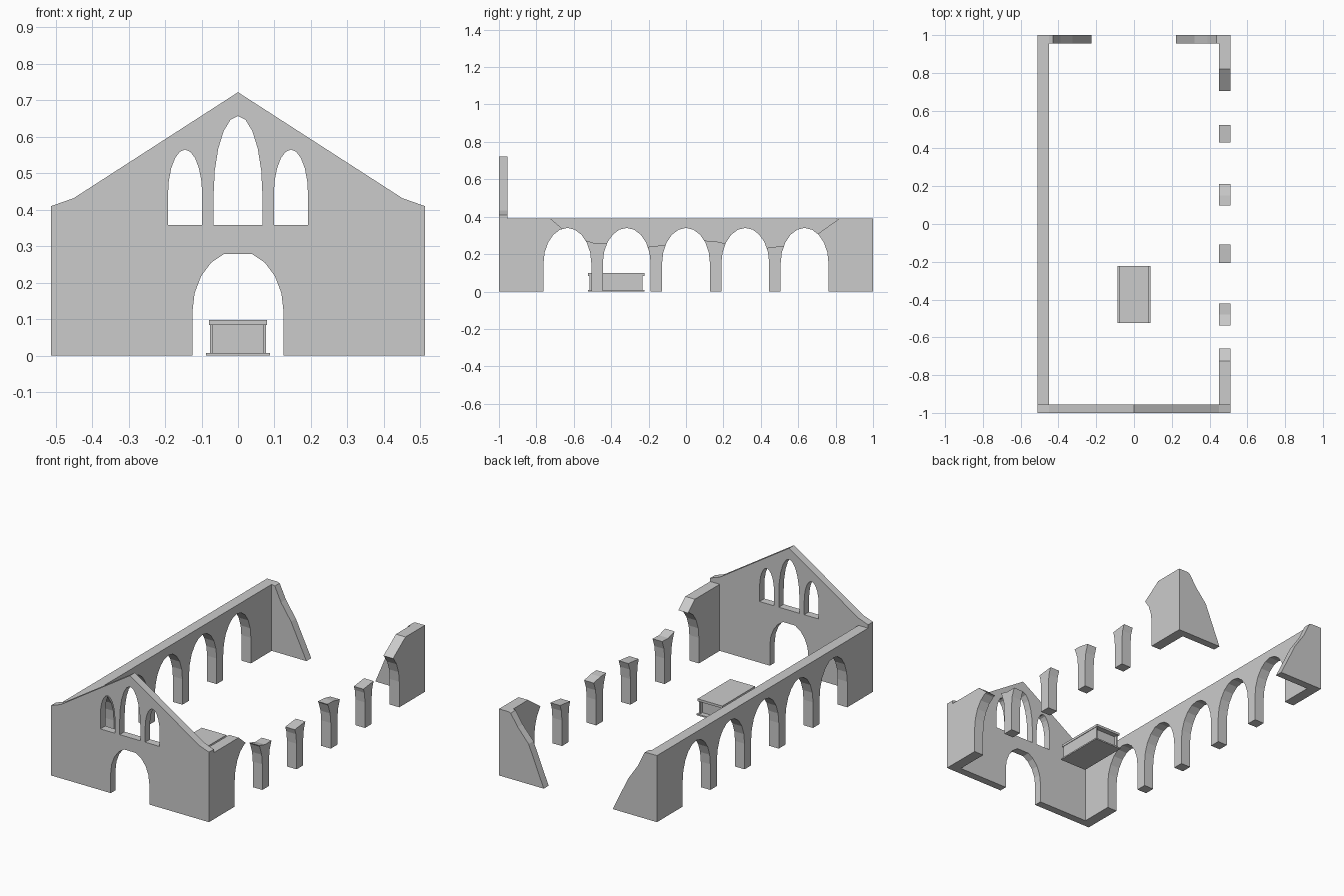
import bpy, bmesh
from math import cos, sin, pi

if "Cube" in bpy.data.objects:
    bpy.data.objects.remove(bpy.data.objects["Cube"])


def prism(name, pts, axis, a, b):
    """Extrude a profile (horizontal, z) along x or y from a to b."""
    bm = bmesh.new()
    place = (lambda p, d: (d, p[0], p[1])) if axis == 'x' else (lambda p, d: (p[0], d, p[1]))
    va = [bm.verts.new(place(p, a)) for p in pts]
    vb = [bm.verts.new(place(p, b)) for p in pts]
    bm.faces.new(va)
    bm.faces.new(vb[::-1])
    for i in range(len(pts)):
        j = (i + 1) % len(pts)
        bm.faces.new((va[i], vb[i], vb[j], va[j]))
    bmesh.ops.recalc_face_normals(bm, faces=bm.faces)
    me = bpy.data.meshes.new(name)
    bm.to_mesh(me)
    bm.free()
    ob = bpy.data.objects.new(name, me)
    bpy.context.collection.objects.link(ob)
    return ob


def box(name, x0, x1, y0, y1, z0, z1):
    return prism(name, [(x0, z0), (x1, z0), (x1, z1), (x0, z1)], 'y', y0, y1)


def arch(c, hw, z0, spring, apex, n=5, blunt=False):
    """Outline of an arched opening; blunt leaves out the top point."""
    pts = [(c - hw, z0), (c + hw, z0)]
    for i in range(2 * n + 1):
        if blunt and i == n:
            continue
        t = pi * i / (2 * n)
        pts.append((c + hw * cos(t), spring + (apex - spring) * sin(t)))
    return pts


def cut(ob, outlines, axis, a, b):
    """Cut openings through a wall, then remove the cutters."""
    bpy.context.view_layer.objects.active = ob
    for o in outlines:
        c = prism('cutter', o, axis, a, b)
        c.hide_render = True
        m = ob.modifiers.new('opening', 'BOOLEAN')
        m.operation = 'DIFFERENCE'
        m.solver = 'EXACT'
        m.object = c
        bpy.ops.object.modifier_apply(modifier=m.name)
        bpy.data.objects.remove(c)


# Gabled front wall with doorway and three windows
front = prism('front_wall', [(-.512, 0), (.512, 0), (.512, .41), (.45, .432), (0, .722),
                             (-.45, .432), (-.512, .41)], 'y', -1, -.955)
cut(front, [arch(0, .125, -.1, .12, .287, blunt=True),
            arch(0, .067, .358, .44, .657),
            arch(-.145, .047, .358, .44, .565),
            arch(.145, .047, .358, .44, .565)], 'y', -1.1, -.9)

# Intact left arcade
arches = [arch(i * .317, .128, -.1, .15, .34) for i in range(-2, 3)]
left = prism('left_arcade', [(-.955, 0), (1, 0), (1, .39), (-.955, .39)], 'x', -.512, -.45)
cut(left, arches, 'x', -.6, -.4)

# Collapsed right arcade: broken top line leaves stubs and single piers
broken = [(-.955, .39), (-.725, .39), (-.655, .33), (-.62, .28), (-.545, .275), (-.48, .256),
          (-.41, .258), (-.318, .24), (-.21, .238), (-.13, .247), (-.1, .25), (0, .26),
          (.095, .272), (.15, .27), (.22, .255), (.317, .23), (.43, .233), (.535, .246),
          (.63, .26), (.7, .305), (.82, .39), (1, .39)]
right = prism('right_arcade', [(1, 0), (-.955, 0)] + broken, 'x', .45, .512)
cut(right, arches, 'x', .4, .6)

# Broken ends of the back wall
prism('back_wall_left', [(-.45, 0), (-.45, .39), (-.43, .385), (-.39, .30),
                         (-.325, .205), (-.225, 0)], 'y', .955, 1)
prism('back_wall_right', [(.45, 0), (.45, .39), (.437, .385), (.39, .315),
                          (.32, .235), (.222, 0)], 'y', .955, 1)

# Stone tomb with recessed ends
box('tomb_base', -.087, .087, -.525, -.222, 0, .008)
box('tomb_core', -.07, .07, -.495, -.252, .008, .084)
for s, side in ((-1, 'left'), (1, 'right')):
    x0, x1 = sorted((s * .07, s * .077))
    box('tomb_side_' + side, x0, x1, -.515, -.232, .008, .084)
box('tomb_lid', -.08, .08, -.525, -.222, .084, .098)
